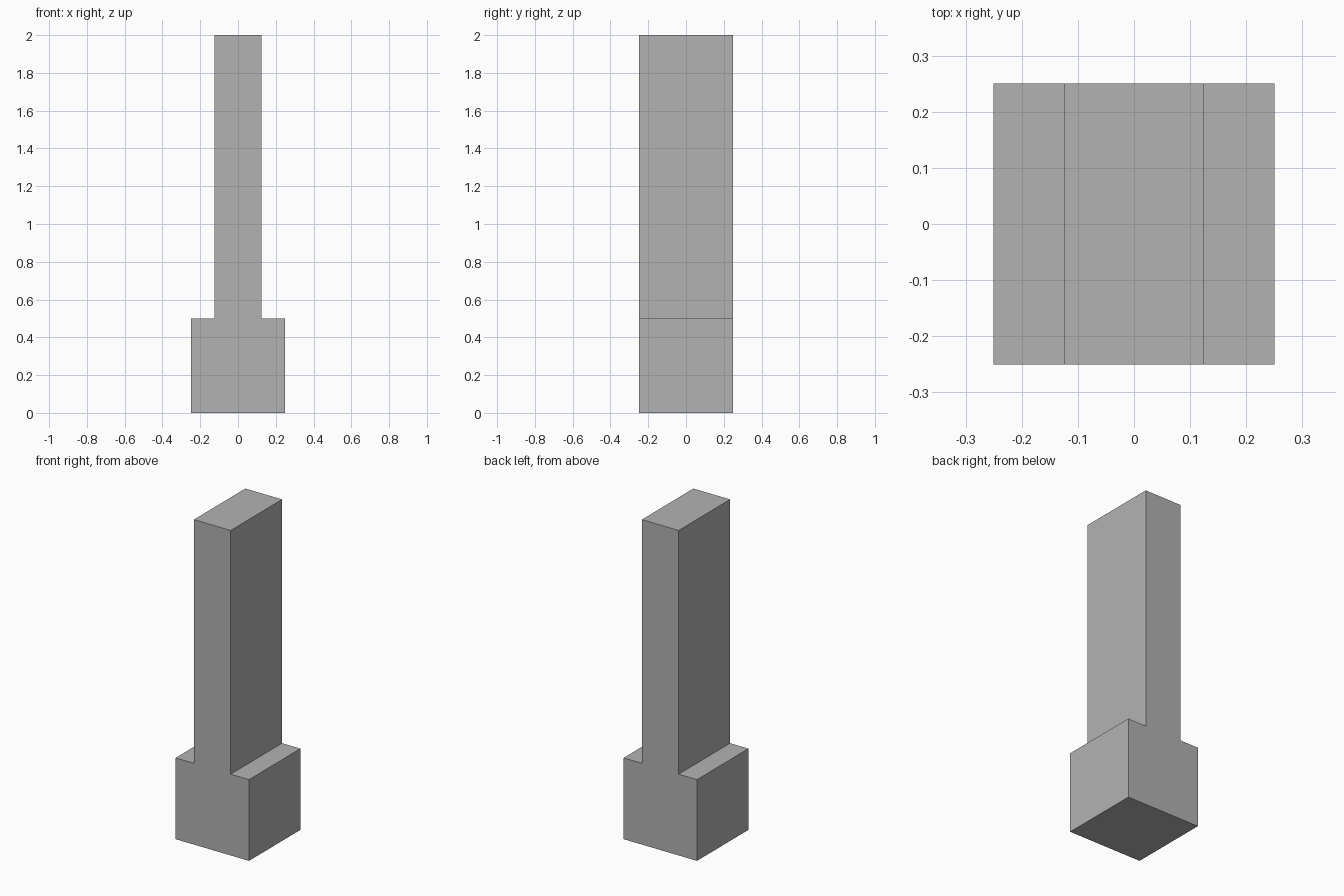
import bpy
import bmesh

cube = bpy.data.objects.get("Cube")
if cube:
    bpy.data.objects.remove(cube, do_unlink=True)

BASE_HALF, STEM_HALF, DEPTH = 0.25, 0.125, 0.5
STEP_Z, TOP_Z = 0.5, 2.0

# Plain grey material
grey = bpy.data.materials.new("plain_grey")
grey.use_nodes = True
colour = (0.448, 0.448, 0.448, 1.0)
grey.diffuse_color = colour
grey.node_tree.nodes["Principled BSDF"].inputs["Base Color"].default_value = colour

# Stepped outline: wide base with a narrow upright, mirrored about x = 0
right_side = [(BASE_HALF, 0), (BASE_HALF, STEP_Z), (STEM_HALF, STEP_Z), (STEM_HALF, TOP_Z)]
outline = right_side + [(-x, z) for x, z in reversed(right_side)]

# Extrude the outline from front to back
bm = bmesh.new()
front = bm.faces.new([bm.verts.new((x, -DEPTH / 2, z)) for x, z in outline])
extruded = bmesh.ops.extrude_face_region(bm, geom=[front], use_keep_orig=True)
back_verts = [g for g in extruded["geom"] if isinstance(g, bmesh.types.BMVert)]
bmesh.ops.translate(bm, verts=back_verts, vec=(0, DEPTH, 0))
bmesh.ops.recalc_face_normals(bm, faces=bm.faces)

mesh = bpy.data.meshes.new("stepped_post")
bm.to_mesh(mesh)
bm.free()
mesh.materials.append(grey)
bpy.context.collection.objects.link(bpy.data.objects.new("stepped_post", mesh))
